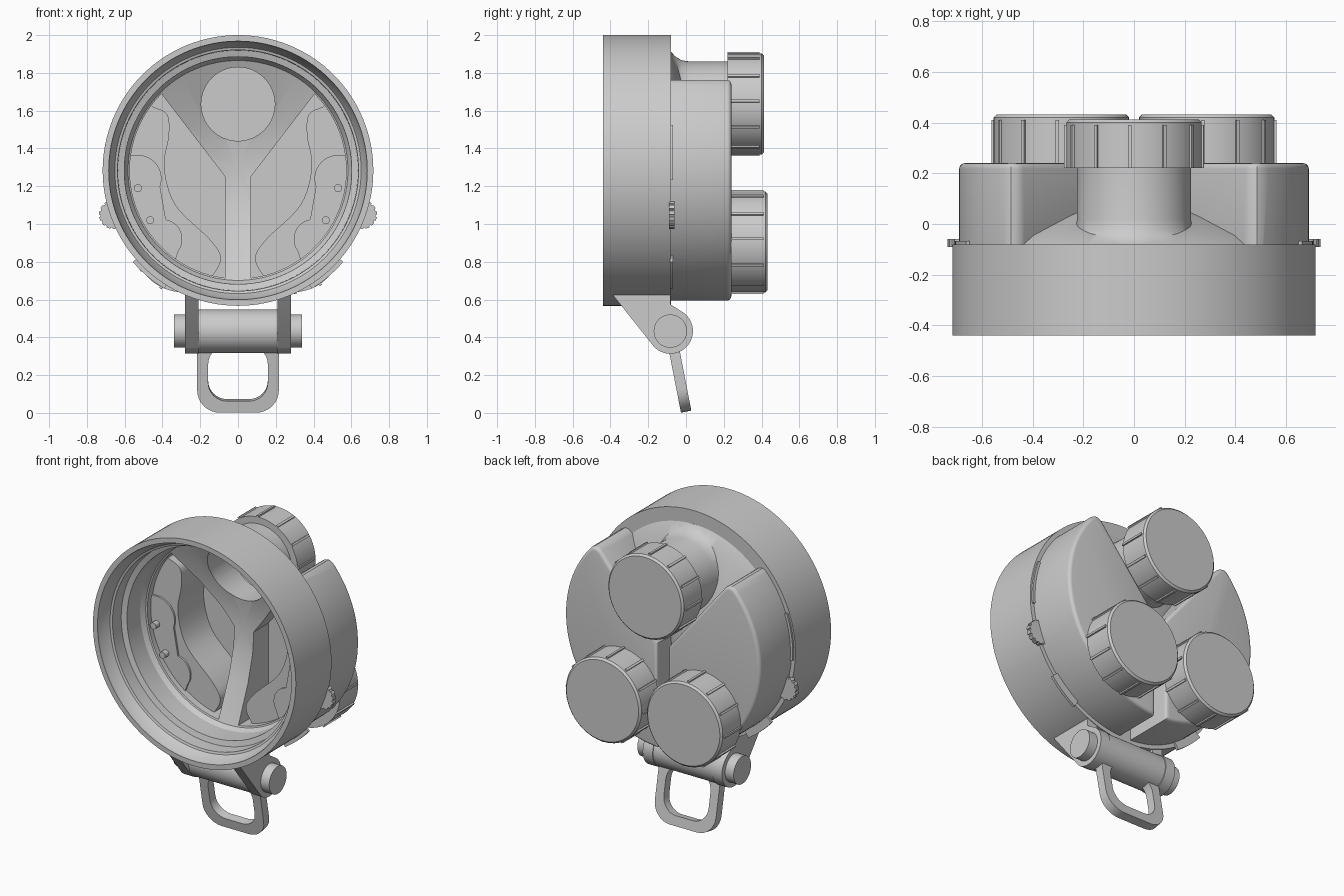
import bpy, bmesh, math
from mathutils import Matrix, Vector

if "Cube" in bpy.data.objects:
    bpy.data.objects.remove(bpy.data.objects["Cube"], do_unlink=True)

grey = bpy.data.materials.new("plain grey")
grey.use_nodes = True
grey.use_backface_culling = True
grey.diffuse_color = (0.6, 0.6, 0.6, 1)
grey.node_tree.nodes["Principled BSDF"].inputs["Base Color"].default_value = (0.6, 0.6, 0.6, 1)

CZ = 1.2835     # height of the main axis
HOLE_Z = 1.635  # height of the neck axis


def finish(name, bm):
    bmesh.ops.recalc_face_normals(bm, faces=bm.faces[:])
    mesh = bpy.data.meshes.new(name)
    bm.to_mesh(mesh)
    bm.free()
    mesh.materials.append(grey)
    ob = bpy.data.objects.new(name, mesh)
    bpy.context.collection.objects.link(ob)
    return ob


def smooth(ob, angle=30):
    bpy.ops.object.select_all(action='DESELECT')
    ob.select_set(True)
    bpy.context.view_layer.objects.active = ob
    bpy.ops.object.shade_smooth_by_angle(angle=math.radians(angle))


def revolve(bm, profile, x, z, segs):
    """Spin (radius, y) points about an axis parallel to y."""
    vs = [bm.verts.new((x + r, y, z)) for r, y in profile]
    es = [bm.edges.new(p) for p in zip(vs, vs[1:])]
    bmesh.ops.spin(bm, geom=vs + es, cent=(x, 0, z), axis=(0, 1, 0),
                   angle=math.tau, steps=segs, use_duplicate=False)
    bmesh.ops.remove_doubles(bm, verts=bm.verts[:], dist=0.0004)


def lathe(name, profile, x=0, z=CZ, segs=128):
    bm = bmesh.new()
    revolve(bm, profile, x, z, segs)
    return finish(name, bm)


def disc(name, x, z, r, y0, y1, segs):
    return lathe(name, [(0, y0), (r, y0), (r, y1), (0, y1)], x, z, segs)


def prism(name, points, axis, a, b, round_end=0):
    """Extrude a 2D outline along x or y, optionally rounding the far rim."""
    bm = bmesh.new()
    put = (lambda p, t: (t, p[0], p[1])) if axis == 'x' else (lambda p, t: (p[0], t, p[1]))
    near = [bm.verts.new(put(p, a)) for p in points]
    far = [bm.verts.new(put(p, b)) for p in points]
    bm.faces.new(near)
    cap = bm.faces.new(far)
    n = len(points)
    for i in range(n):
        j = (i + 1) % n
        bm.faces.new((near[i], near[j], far[j], far[i]))
    bmesh.ops.recalc_face_normals(bm, faces=bm.faces[:])
    if round_end:
        bmesh.ops.bevel(bm, geom=cap.edges[:], offset=round_end, segments=4,
                        profile=0.5, affect='EDGES')
    return finish(name, bm)


def combine(target, tool, operation):
    bpy.context.view_layer.objects.active = target
    mod = target.modifiers.new("combine", 'BOOLEAN')
    mod.operation, mod.solver, mod.object = operation, 'EXACT', tool
    bpy.ops.object.modifier_apply(modifier=mod.name)
    bpy.data.objects.remove(tool, do_unlink=True)


def arc(cx, cz, r, a0, a1, n):
    steps = [math.radians(a0 + (a1 - a0) * i / n) for i in range(n + 1)]
    return [(cx + r * math.cos(t), cz + r * math.sin(t)) for t in steps]


def curve_through(pts, n=6):
    """Smooth path through a few points."""
    p = [Vector(q) for q in [pts[0]] + pts + [pts[-1]]]
    out = []
    for a, b, c, d in zip(p, p[1:], p[2:], p[3:]):
        for i in range(n):
            t = i / n
            out.append(tuple(0.5 * (2 * b + (c - a) * t + (2 * a - 5 * b + 4 * c - d) * t * t
                                    + (3 * b - a - 3 * c + d) * t ** 3)))
    return out + [tuple(pts[-1])]


def flip(points, side):
    return [(side * x, z) for x, z in points]


# Main housing: drum with a domed back, a neck and two rear compartments
body = lathe("housing", [(0, -0.44), (0.7165, -0.44), (0.7165, -0.08), (0.63, -0.08),
                         (0.57, -0.045), (0.35, 0.03), (0.18, 0.08), (0, 0.1)])
neck = lathe("neck", [(0, -0.09), (0.29, -0.09), (0.255, -0.06), (0.232, -0.025),
                      (0.225, 0.02), (0.225, 0.23), (0, 0.23)], 0, HOLE_Z, 64)
combine(body, neck, 'UNION')
for s in (1, -1):
    outline = [(0.04, 1.26)] + arc(0, CZ, 0.69, -86.7, 42.5, 47)
    outline += [(0.485, 1.762), (0.46, 1.758), (0.437, 1.742)]
    combine(body, prism("compartment", flip(outline, s), 'y', -0.15, 0.24, 0.022), 'UNION')

# Hollow the stepped front bore, compartments and neck with one joined cutter
cutter = lathe("bore_cutter", [(0, -0.5), (0.686, -0.5), (0.684, -0.425), (0.652, -0.36),
                               (0.638, -0.355), (0.636, -0.27), (0.602, -0.26),
                               (0.6, -0.13), (0.582, -0.1), (0.35, 0.0), (0.18, 0.05), (0, 0.07)])
for s in (1, -1):
    outline = [(0.068, 1.25)] + arc(0, CZ, 0.573, -83, 45, 45)
    combine(cutter, prism("cavity_cutter", flip(outline, s), 'y', -0.213, 0.21), 'UNION')
combine(cutter, disc("hole_cutter", 0, HOLE_Z, 0.195, -0.187, 0.3, 64), 'UNION')
combine(body, cutter, 'DIFFERENCE')
smooth(body)

# Thumb wheels, rim plates, and the ledges and pins inside the compartments
for s, side in ((1, "left"), (-1, "right")):
    teeth = []
    for i in range(14):
        turn = i * 360 / 14
        teeth += arc(0.66, 1.05, 0.076, turn, turn + 15, 3)
        teeth += arc(0.66, 1.05, 0.069, turn + 17, turn + 24, 1)
    prism(side + "_thumb_wheel", flip(teeth, s), 'y', -0.09, -0.06)
    for name, r, a, b in (("_lower_plate", 0.738, -58, -41), ("_side_plate", 0.706, -4, 20)):
        band = arc(0, CZ, r, a, b, 14) + arc(0, CZ, 0.63, b, a, 14)
        smooth(prism(side + name, flip(band, s), 'y', -0.085, -0.068))
    wave = curve_through([(0.45, 1.62), (0.375, 1.58), (0.365, 1.47), (0.39, 1.3),
                          (0.33, 1.1), (0.15, 0.92), (0.09, 0.82), (0.13, 0.73)])
    ledge = wave + arc(0, CZ, 0.58, -76, 37, 32)
    smooth(prism(side + "_ledge", flip(ledge, s), 'y', -0.05, 0.215))
    pad = arc(0.53, 1.24, 0.125, 90, 200, 12) + arc(0.40, 0.92, 0.105, 100, 215, 12)
    pad += arc(0, CZ, 0.578, -55, 8, 20)
    smooth(prism(side + "_pad", flip(pad, s), 'y', -0.062, -0.04))
    for k, (x, z) in enumerate(((0.53, 1.19), (0.465, 1.02))):
        smooth(disc(side + "_pin_" + str(k + 1), s * x, z, 0.021, -0.1, -0.05, 20))


# Ribbed screw caps, open on the inside
def screw_cap(name, x, z, y):
    bm = bmesh.new()
    revolve(bm, [(0.2, y), (0.267, y), (0.267, y + 0.181), (0.255, y + 0.193),
                 (0, y + 0.193)], x, z, 64)
    for i in range(12):
        turn = Matrix.Rotation(i * math.tau / 12 - 0.06, 4, 'Y')
        place = Matrix.Translation((x, y + 0.085, z)) @ turn @ Matrix.Translation((0.267, 0, 0))
        bmesh.ops.create_cube(bm, size=1, matrix=place @ Matrix.Diagonal((0.018, 0.17, 0.014, 1)))
    ob = finish(name, bm)
    end = max(ob.data.polygons, key=lambda f: f.center.y)
    if end.normal.y < 0:
        ob.data.flip_normals()
    smooth(ob)


screw_cap("top_cap", 0, HOLE_Z, 0.22)
screw_cap("left_cap", 0.287, 0.905, 0.2395)
screw_cap("right_cap", -0.287, 0.905, 0.2395)

# Hinge: two brackets, barrel and pin
HY, HZ = -0.083, 0.433
bracket = [(-0.4, 0.64)] + arc(HY, HZ, 0.12, 225, 415, 28) + [(-0.083, 0.575), (-0.083, 0.64)]
for s, side in ((1, "left"), (-1, "right")):
    smooth(prism(side + "_bracket", bracket, 'x', s * 0.21, s * 0.28))
smooth(prism("hinge_barrel", arc(HY, HZ, 0.115, 0, 352.5, 47), 'x', -0.215, 0.215))
smooth(prism("hinge_pin", arc(HY, HZ, 0.088, 0, 352.5, 47), 'x', -0.34, 0.34))


# Tilted pull loop
def rounded(w, z0, z1, r):
    pts = []
    for cx, cz, a in ((w - r, z1 - r, 0), (r - w, z1 - r, 90), (r - w, z0 + r, 180), (w - r, z0 + r, 270)):
        pts += arc(cx, cz, r, a, a + 90, 8)
    return pts


bm = bmesh.new()
outer, inner = rounded(0.216, -0.36, 0.09, 0.12), rounded(0.158, -0.298, 0.0, 0.1)
loops = [[bm.verts.new((x, y, z)) for x, z in pts]
         for pts, y in ((outer, -0.028), (outer, 0.028), (inner, 0.028), (inner, -0.028))]
for a, b in zip(loops, loops[1:] + loops[:1]):
    for i in range(len(a)):
        bm.faces.new((a[i - 1], a[i], b[i], b[i - 1]))
bmesh.ops.transform(bm, verts=bm.verts[:],
                    matrix=Matrix.Translation((0, -0.068, 0.36)) @ Matrix.Rotation(math.radians(11), 4, 'X'))
smooth(finish("pull_loop", bm))
